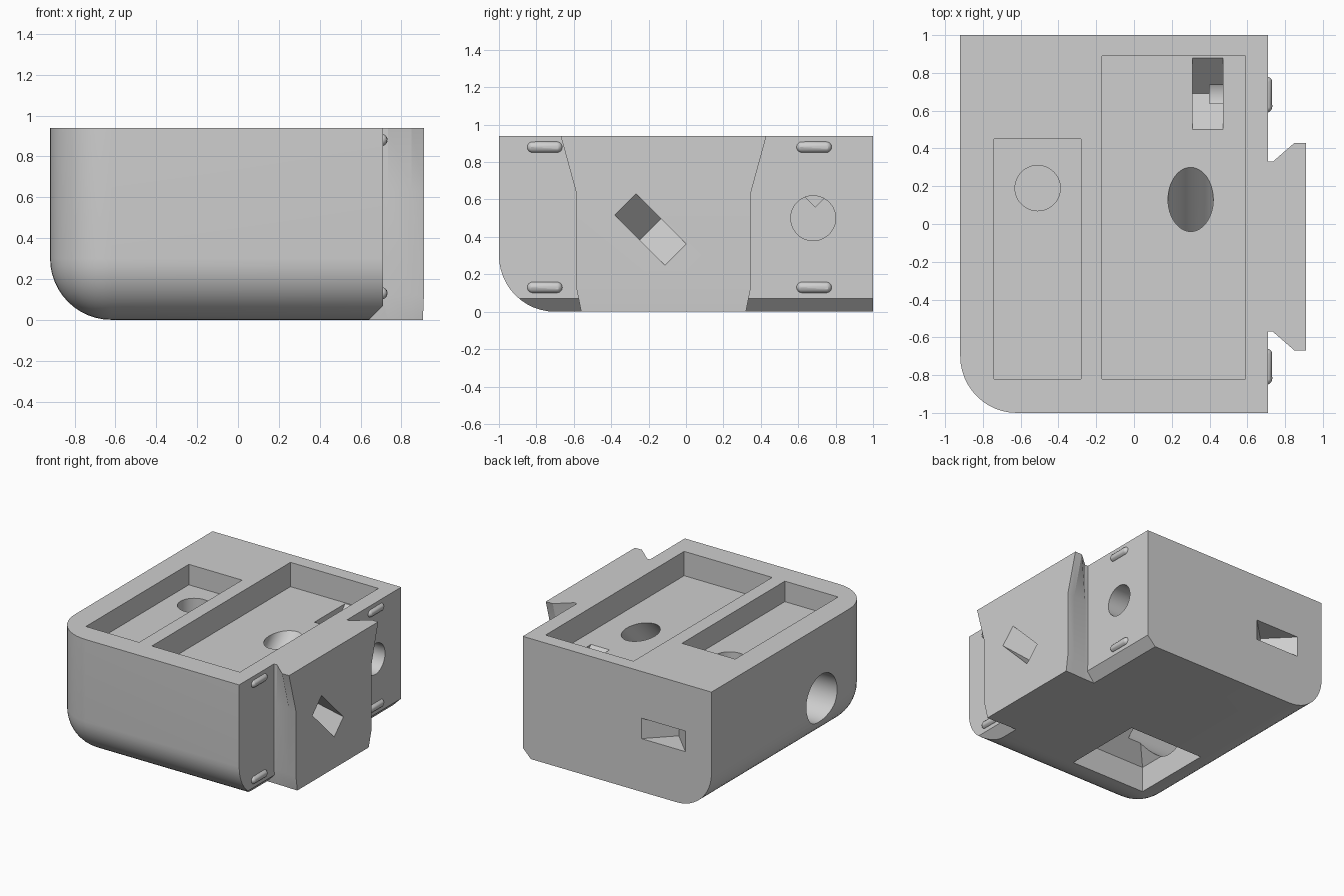
import bpy, bmesh
from mathutils import Matrix, Vector

if "Cube" in bpy.data.objects:
    bpy.data.objects.remove(bpy.data.objects["Cube"], do_unlink=True)

grey = bpy.data.materials.new("light_grey")
grey.use_nodes = True
grey.diffuse_color = (0.62, 0.62, 0.62, 1)
grey.node_tree.nodes["Principled BSDF"].inputs["Base Color"].default_value = grey.diffuse_color

LEFT, RIGHT, HEIGHT, ROUND = -0.92, 0.71, 0.94, 0.3
X, Y, Z = Vector((1, 0, 0)), Vector((0, 1, 0)), Vector((0, 0, 1))


def finish(name, bm):
    bmesh.ops.recalc_face_normals(bm, faces=bm.faces)
    mesh = bpy.data.meshes.new(name)
    bm.to_mesh(mesh)
    bm.free()
    mesh.materials.append(grey)
    obj = bpy.data.objects.new(name, mesh)
    bpy.context.collection.objects.link(obj)
    return obj


def loft(name, rings, matrix=Matrix()):
    """Skin a closed solid through rings of equal point count."""
    bm = bmesh.new()
    rows = [[bm.verts.new(matrix @ Vector(p)) for p in ring] for ring in rings]
    n = len(rows[0])
    for a, b in zip(rows, rows[1:]):
        for i in range(n):
            j = (i + 1) % n
            bm.faces.new((a[i], a[j], b[j], b[i]))
    bm.faces.new(rows[0])
    bm.faces.new(rows[-1])
    return finish(name, bm)


def prism(name, outline, half, matrix=Matrix()):
    return loft(name, [[(a, b, c) for a, b in outline] for c in (-half, half)], matrix)


def box(name, lo, hi):
    bm = bmesh.new()
    bmesh.ops.create_cube(bm, size=1)
    lo, hi = Vector(lo), Vector(hi)
    for v in bm.verts:
        v.co = (lo + hi) / 2 + v.co * (hi - lo)
    return finish(name, bm)


def rod(name, start, end, radius):
    start, end = Vector(start), Vector(end)
    axis = end - start
    turn = axis.to_track_quat('Z', 'Y').to_matrix().to_4x4()
    bm = bmesh.new()
    bmesh.ops.create_cone(bm, cap_ends=True, segments=48, radius1=radius, radius2=radius,
                          depth=axis.length,
                          matrix=Matrix.Translation((start + end) / 2) @ turn)
    return finish(name, bm)


def frame(origin, u, v):
    m = Matrix((u, v, u.cross(v))).transposed().to_4x4()
    return Matrix.Translation(origin) @ m


def combine(target, tool, operation='DIFFERENCE'):
    mod = target.modifiers.new("combine", 'BOOLEAN')
    mod.operation, mod.object, mod.solver = operation, tool, 'EXACT'
    bpy.context.view_layer.objects.active = target
    bpy.ops.object.modifier_apply(modifier=mod.name)
    bpy.data.objects.remove(tool, do_unlink=True)


def smooth(obj):
    bpy.ops.object.select_all(action='DESELECT')
    obj.select_set(True)
    bpy.context.view_layer.objects.active = obj
    bpy.ops.object.shade_smooth_by_angle(angle=0.4)


# Block with three rounded edges meeting at the front corner
body = box("body", (LEFT, -1, 0), (RIGHT, 1, HEIGHT))
bm = bmesh.new()
bm.from_mesh(body.data)
corner = min(bm.verts, key=lambda v: v.co.x + v.co.y + v.co.z)
bmesh.ops.bevel(bm, geom=list(corner.link_edges), offset=ROUND, segments=12,
                profile=0.5, affect='EDGES')
bm.to_mesh(body.data)
bm.free()

# Chamfer along the lower side edge
combine(body, prism("chamfer", [(0.54, -0.1), (0.64, 0), (0.71, 0.07), (0.8, 0.16), (0.8, -0.1)],
                    1.2, frame((0, 0, 0), X, Z)))

# Dovetail rail, flared at the top and narrowed at the foot
rings = []
for z, neck, wide, out in ((0, 0.435, 0.44, 0.905), (0.12, 0.45, 0.465, 0.91),
                           (0.63, 0.45, 0.465, 0.91), (HEIGHT, 0.45, 0.55, 0.91)):
    half = [(0.62, neck), (0.735, neck), (0.85, wide), (out, wide)]
    rings.append([(x, -0.12 + w, z) for x, w in half] +
                 [(x, -0.12 - w, z) for x, w in reversed(half)])
combine(body, loft("rail", rings), 'UNION')

# Top trays
combine(body, box("small_tray", (-0.74, -0.82, 0.78), (-0.28, 0.45, 1.1)))
combine(body, box("large_tray", (-0.17, -0.82, 0.75), (0.59, 0.89, 1.1)))

# Pyramid recess underneath
def square(z, r):
    return [(-0.305 + a * r, -0.33 + b * r, z) for a, b in ((-1, -1), (1, -1), (1, 1), (-1, 1))]

combine(body, loft("recess", [square(-0.1, 0.325), square(0.2, 0.325), square(0.5, 0.004)]))

# Round holes: side passage, two blind sockets, slanted hole in the large tray
for start, end, radius in (((-1.1, -0.36, 0.37), (-0.4, -0.36, 0.37), 0.19),
                           ((-0.51, 0.19, 0.85), (-0.51, 0.19, 0.5), 0.12),
                           ((0.9, 0.68, 0.5), (0.4, 0.68, 0.5), 0.12),
                           ((0.3, 0.28, 0.9), (0.3, -0.2, 0.42), 0.12)):
    combine(body, rod("hole", start, end, radius))

# V-shaped notches in the tray, the back and the rail
notch = [(-0.19, 0.02), (-0.19, 0), (0, -0.19), (0.19, 0), (0.19, 0.02)]
for origin, u, v in (((0.39, 0.69, 0.75), Y, Z), ((-0.505, 1, 0.495), X, Y),
                     ((0.91, -0.19, 0.44), (Y - Z).normalized(), X)):
    combine(body, prism("notch", notch, 0.08, frame(origin, u, v)))
smooth(body)

# Rounded locating pegs beside the rail
for y, side in ((-0.755, "front"), (0.685, "back")):
    for z, level in ((0.13, "lower"), (0.88, "upper")):
        bm = bmesh.new()
        bmesh.ops.create_uvsphere(bm, u_segments=20, v_segments=12, radius=0.03)
        for vert in bm.verts:
            vert.co.y += 0.065 if vert.co.y > 0 else -0.065
            vert.co += Vector((0.702, y, z))
        smooth(finish(f"{side}_{level}_peg", bm))
